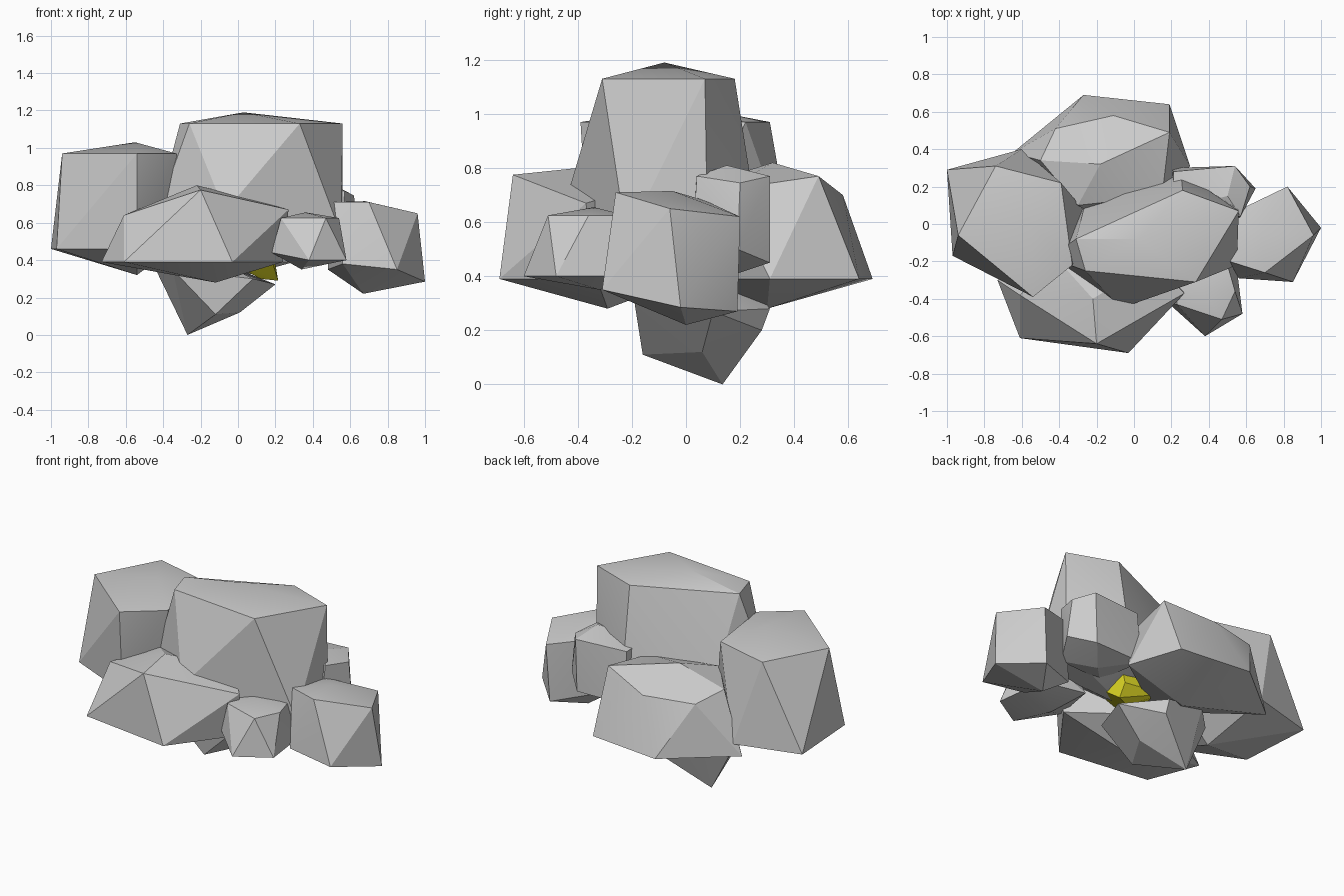
import bpy, bmesh, math


def rock(name, top, z_up, upper, z_low, lower, bottom, color=None):
    """Faceted boulder: hull of two peaks and two rings; ring points are (x, y[, z])."""
    pts = [top, bottom]
    for z, ring in ((z_up, upper), (z_low, lower)):
        pts += [p if len(p) == 3 else (p[0], p[1], z) for p in ring]
    bm = bmesh.new()
    for p in pts:
        bm.verts.new(p)
    bmesh.ops.convex_hull(bm, input=bm.verts[:])
    loose = [v for v in bm.verts if not v.link_faces]
    bmesh.ops.delete(bm, geom=loose, context='VERTS')
    bmesh.ops.recalc_face_normals(bm, faces=bm.faces[:])
    me = bpy.data.meshes.new(name)
    bm.to_mesh(me)
    bm.free()
    ob = bpy.data.objects.new(name, me)
    bpy.context.collection.objects.link(ob)
    if color:
        mat = bpy.data.materials.new(name)
        mat.diffuse_color = color
        me.materials.append(mat)
    return ob


# tall middle boulder
rock("centre_rock", (.03, -.08, 1.19),
     1.13, [(-.26, -.25), (.33, -.31), (.56, .07), (.26, .18), (-.31, -.08)],
     .5, [(-.07, -.45, .66), (.55, -.22, .54), (.56, .08), (.25, .28), (-.25, .15), (-.45, -.18, .6)],
     (.05, -.05, .38))

# left boulder
rock("left_rock", (-.55, 0, 1.03),
     .97, [(-.94, -.06), (-.54, -.39), (-.33, -.22), (-.39, .22), (-.74, .31)],
     .46, [(-1, .29), (-.97, -.17), (-.54, -.36), (-.24, .04, .55), (-.6, .4)],
     (-.54, 0, .32))

# low front boulder
rock("front_rock", (-.22, -.4, .8),
     .72, [(-.2, -.64, .775), (-.61, -.38, .64), (-.4, -.2), (.1, -.2), (.27, -.37, .67)],
     .39, [(-.73, -.3), (-.61, -.61), (-.03, -.69), (.24, -.33), (-.2, 0)],
     (-.12, -.29, .28))

# low back boulder
rock("back_rock", (-.18, .32, .82),
     .75, [(.19, .49, .77), (-.11, .58, .7), (-.42, .51, .7), (-.5, .34), (-.3, .1), (.15, .15, .72)],
     .39, [(.19, .64), (-.27, .69), (-.65, .38), (.3, .31), (-.15, .0)],
     (-.1, .3, .28))

# right boulder
rock("right_rock", (.68, -.05, .715),
     .71, [(.7, -.26), (.96, -.06, .65), (.82, .2, .62), (.55, .07, .68), (.51, -.2)],
     .35, [(1, -.02, .285), (.85, -.31), (.56, -.29, .38), (.48, 0), (.8, .19, .27)],
     (.67, 0, .22))

# small front right stone
rock("small_front_rock", (.36, -.34, .655),
     .625, [(.23, -.43), (.47, -.51), (.54, -.36), (.5, -.22), (.24, -.24)],
     .4, [(.38, -.6), (.58, -.48), (.54, -.16), (.27, -.1), (.18, -.42, .44)],
     (.34, -.32, .35))

# small back right stone
rock("small_back_rock", (.5, .15, .81),
     .77, [(.21, .28), (.54, .31), (.62, .2, .745), (.57, .04), (.22, .08)],
     .45, [(.2, .3), (.53, .31), (.65, .19, .5), (.55, .02), (.25, 0)],
     (.4, .16, .4))

# pointed stone underneath
rock("bottom_rock", (-.12, .05, .4),
     .35, [(-.44, .1), (-.35, -.19), (.08, -.19, .3), (.2, .1, .27), (0, .31, .28), (-.28, .26)],
     .12, [(-.12, -.16, .11), (.01, .06), (0, .28, .2)],
     (-.27, .135, 0))

# yellow core, mostly hidden
rock("yellow_core", (0, -.1, .7),
     .64, [(.1, -.36, .66), (.15, .05), (-.15, .1), (-.15, -.3)],
     .42, [(.215, .13, .29), (.2, .16, .38), (.1, -.1), (-.1, -.2), (-.1, .15)],
     (.12, .08, .3), (.8, .75, .02, 1))

# crisp facets, soft only across nearly flat edges
bpy.ops.object.select_all(action='SELECT')
bpy.context.view_layer.objects.active = bpy.data.objects["centre_rock"]
bpy.ops.object.shade_smooth_by_angle(angle=math.radians(20))
